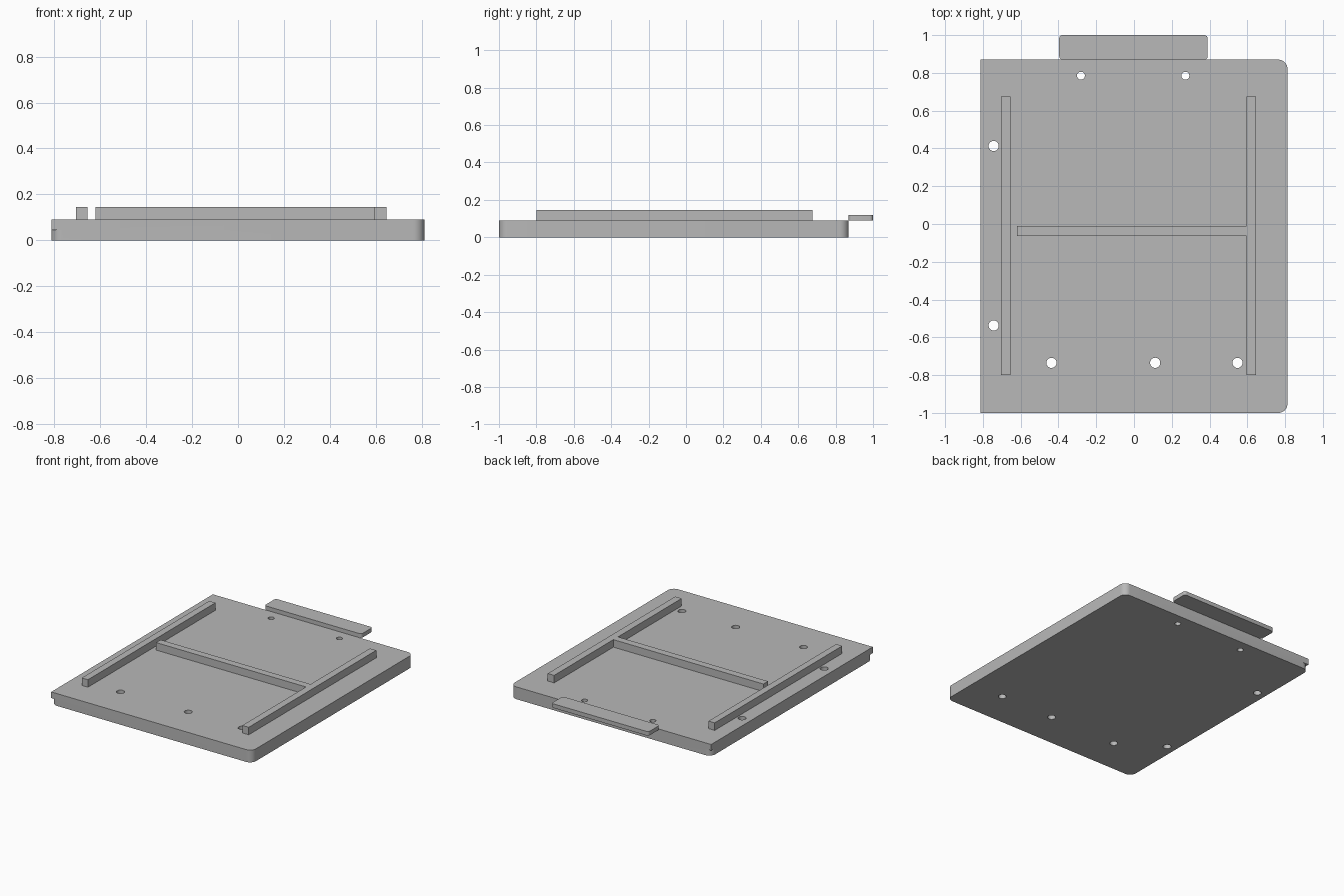
import bpy
import math
from mathutils import Vector

default = bpy.data.objects.get("Cube")
if default:
    bpy.data.objects.remove(default, do_unlink=True)

grey = bpy.data.materials.new("plain grey")
grey.use_nodes = True
colour = (0.48, 0.48, 0.48, 1)
grey.diffuse_color = colour
grey.node_tree.nodes["Principled BSDF"].inputs["Base Color"].default_value = colour


def prism(name, outline, z0, z1):
    """Extrude a counter-clockwise outline from z0 to z1."""
    n = len(outline)
    verts = [(x, y, z) for z in (z0, z1) for x, y in outline]
    faces = [tuple(reversed(range(n))), tuple(range(n, 2 * n))]
    faces += [(i, (i + 1) % n, (i + 1) % n + n, i + n) for i in range(n)]
    mesh = bpy.data.meshes.new(name)
    mesh.from_pydata(verts, [], faces)
    mesh.materials.append(grey)
    obj = bpy.data.objects.new(name, mesh)
    bpy.context.collection.objects.link(obj)
    return obj


def rounded(x0, x1, y0, y1, radii, steps=8):
    """Rectangle outline; radii run from the front -x corner counter-clockwise."""
    corners = [(x0, y0, 1, 1), (x1, y0, -1, 1), (x1, y1, -1, -1), (x0, y1, 1, -1)]
    points = []
    for k, ((x, y, sx, sy), r) in enumerate(zip(corners, radii)):
        if r == 0:
            points.append((x, y))
            continue
        for i in range(steps + 1):
            a = math.pi + (k + i / steps) * math.pi / 2
            points.append((x + sx * r + r * math.cos(a), y + sy * r + r * math.sin(a)))
    return points


def circle(x, y, r, sides=32):
    return [(x + r * math.cos(i * math.tau / sides),
             y + r * math.sin(i * math.tau / sides)) for i in range(sides)]


def combine(target, tool, operation):
    """Apply a boolean and discard the tool."""
    tool.hide_render = True
    mod = target.modifiers.new("cut", "BOOLEAN")
    mod.operation = operation
    mod.solver = "EXACT"
    mod.object = tool
    bpy.context.view_layer.objects.active = target
    bpy.ops.object.modifier_apply(modifier=mod.name)
    bpy.data.objects.remove(tool, do_unlink=True)


def smooth(obj):
    bpy.ops.object.select_all(action="DESELECT")
    obj.select_set(True)
    bpy.context.view_layer.objects.active = obj
    bpy.ops.object.shade_smooth_by_angle(angle=math.radians(30))


X, FRONT, BACK = 0.8125, -1.0, 0.87
TOP, RAIL_TOP = 0.09, 0.145
R = 0.048

# Base plate: rounded lower half, upper half square along the -x edge
plate = prism("base_plate", rounded(-X, X, FRONT, BACK, (R, R, R, R)), 0, TOP / 2)
upper = prism("upper_half", rounded(-X, X, FRONT, BACK, (0, R, R, 0)), TOP / 2, TOP)
combine(plate, upper, "UNION")

# Screw holes through the plate
holes = [(-0.743, 0.413, 0.027), (-0.743, -0.537, 0.027),
         (-0.437, -0.735, 0.027), (0.112, -0.735, 0.027), (0.548, -0.735, 0.027),
         (-0.281, 0.785, 0.021), (0.272, 0.785, 0.021)]
for x, y, r in holes:
    combine(plate, prism("hole_cutter", circle(x, y, r), -0.1, 0.2), "DIFFERENCE")
smooth(plate)

# Side rail on the -x side
prism("side_rail", rounded(-0.705, -0.655, -0.8, 0.675, (0, 0, 0, 0)), TOP, RAIL_TOP)

# Side rail on the +x side joined to the cross rail
prism("t_rail", [(0.595, -0.8), (0.647, -0.8), (0.647, 0.675), (0.595, 0.675),
                 (0.595, -0.01), (-0.62, -0.01), (-0.62, -0.063), (0.595, -0.063)],
      TOP, RAIL_TOP)

# Thin tab behind the back edge
tab = prism("back_tab", rounded(-0.396, 0.39, BACK, 1.0, (0.018,) * 4, 5), TOP, 0.12)
smooth(tab)
